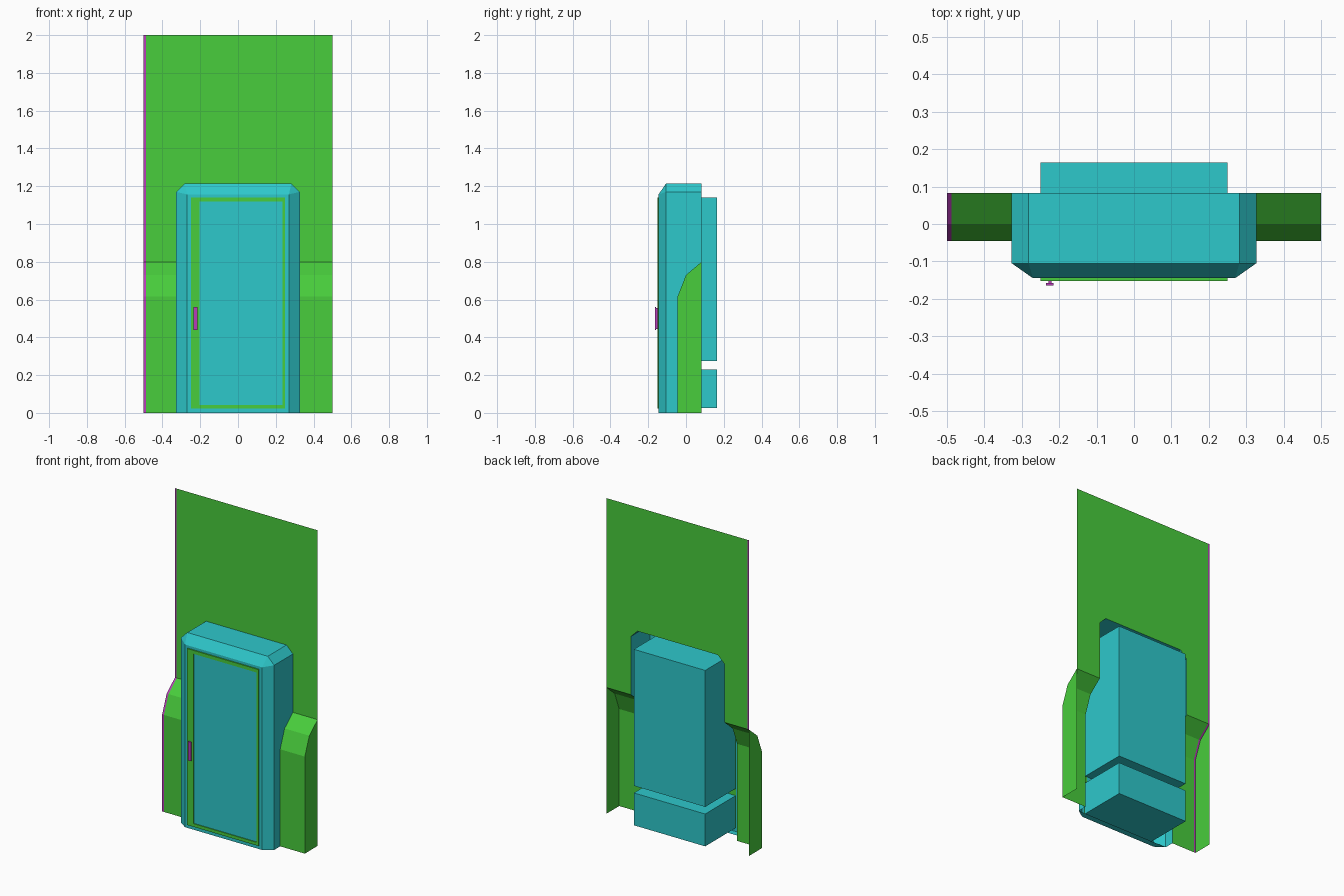
import bpy, bmesh

if "Cube" in bpy.data.objects:
    bpy.data.objects.remove(bpy.data.objects["Cube"], do_unlink=True)


def material(name, rgb):
    m = bpy.data.materials.new(name)
    m.use_nodes = True
    m.diffuse_color = (*rgb, 1)
    m.node_tree.nodes["Principled BSDF"].inputs["Base Color"].default_value = (*rgb, 1)
    return m


CYAN = material("cyan", (0.027, 0.58, 0.60))
GREEN = material("green", (0.065, 0.61, 0.045))
MAGENTA = material("magenta", (0.48, 0.045, 0.48))


def build(name, polys, mats, front=None):
    """Make an object from polygons given as (points, material index).
    front is the index of a polygon that must face -y."""
    bm = bmesh.new()
    for pts, mat in polys:
        f = bm.faces.new([bm.verts.new(p) for p in pts])
        f.material_index = mat
    bmesh.ops.remove_doubles(bm, verts=bm.verts, dist=0.0005)
    bmesh.ops.recalc_face_normals(bm, faces=bm.faces)
    bm.faces.ensure_lookup_table()
    if front is not None and bm.faces[front].normal.y > 0:
        bmesh.ops.reverse_faces(bm, faces=bm.faces)
    me = bpy.data.meshes.new(name)
    bm.to_mesh(me)
    bm.free()
    for m in mats:
        me.materials.append(m)
    ob = bpy.data.objects.new(name, me)
    bpy.context.collection.objects.link(ob)
    return ob


def box(name, lo, hi, mat):
    bm = bmesh.new()
    bmesh.ops.create_cube(bm, size=1)
    for v in bm.verts:
        v.co = [lo[i] + (v.co[i] + 0.5) * (hi[i] - lo[i]) for i in range(3)]
    me = bpy.data.meshes.new(name)
    bm.to_mesh(me)
    bm.free()
    me.materials.append(mat)
    ob = bpy.data.objects.new(name, me)
    bpy.context.collection.objects.link(ob)
    return ob


# Shared dimensions
W, W_TOP, W_FRONT = 0.327, 0.282, 0.27
Z_SIDE, Z_TOP, Z_FRONT = 1.17, 1.215, 1.157
Y_BACK, Y_EDGE, Y_FRONT = 0.083, -0.105, -0.145
PROFILE = [(-0.045, 0), (-0.045, 0.615), (0, 0.73), (Y_BACK, 0.8)]

# Wall panel: bulged lower part, flat upper part, doorway opening
rows = PROFILE + [(Y_BACK, Z_SIDE), (Y_BACK, 2)]
wall = []
for x0, x1, mat in [(-0.5, -0.488, 1), (-0.488, -W, 0), (W, 0.5, 0)]:
    for (ya, za), (yb, zb) in zip(rows, rows[1:]):
        wall.append(([(x0, ya, za), (x1, ya, za), (x1, yb, zb), (x0, yb, zb)], mat))
wall.append(([(x, Y_BACK, z) for x, z in
              [(-W, Z_SIDE), (-W_TOP, Z_TOP), (W_TOP, Z_TOP), (W, Z_SIDE), (W, 2), (-W, 2)]], 0))
for x in (-0.5, 0.5):
    wall.append(([(x, y, z) for y, z in PROFILE + [(Y_BACK, 0)]], 0))
build("wall_panel", wall, [GREEN, MAGENTA], front=0)

# Door surround: hollow shell with chamfered front, cut to the wall profile
frame = [([(-W_FRONT, Y_FRONT, 0), (W_FRONT, Y_FRONT, 0),
           (W_FRONT, Y_FRONT, Z_FRONT), (-W_FRONT, Y_FRONT, Z_FRONT)], 0)]
for s in (-1, 1):
    front_low, front_top = (s * W_FRONT, Y_FRONT, 0), (s * W_FRONT, Y_FRONT, Z_FRONT)
    side_low, side_top = (s * W, Y_EDGE, 0), (s * W, Y_EDGE, Z_SIDE)
    corner = (s * W_TOP, Y_EDGE, Z_TOP)
    frame += [
        ([front_low, side_low, side_top, front_top], 0),
        ([front_top, side_top, corner], 0),
        ([side_top, corner, (s * W_TOP, Y_BACK, Z_TOP), (s * W, Y_BACK, Z_SIDE)], 0),
        ([side_low, side_top, (s * W, Y_BACK, Z_SIDE)]
         + [(s * W, y, z) for y, z in reversed(PROFILE)], 0),
    ]
frame += [
    ([(-W_FRONT, Y_FRONT, Z_FRONT), (W_FRONT, Y_FRONT, Z_FRONT),
      (W_TOP, Y_EDGE, Z_TOP), (-W_TOP, Y_EDGE, Z_TOP)], 0),
    ([(-W_TOP, Y_EDGE, Z_TOP), (W_TOP, Y_EDGE, Z_TOP),
      (W_TOP, Y_BACK, Z_TOP), (-W_TOP, Y_BACK, Z_TOP)], 0),
    ([(-W_FRONT, Y_FRONT, 0), (W_FRONT, Y_FRONT, 0), (W, Y_EDGE, 0), (-W, Y_EDGE, 0)], 0),
]
build("door_surround", frame, [CYAN], front=0)

# Cabinet bodies behind the door
box("upper_cabinet", (-0.25, -0.14, 0.275), (0.25, 0.165, 1.14), CYAN)
box("lower_cabinet", (-0.25, -0.14, 0.025), (0.25, 0.165, 0.23), CYAN)

# Door: green rim around a recessed pane
rim_y = (-0.152, -0.144)
L, R, B, T = -0.205, 0.235, 0.042, 1.118
for name, x0, x1, z0, z1 in [("left", R, 0.25, 0.022, 1.14), ("right", -0.25, L, 0.022, 1.14),
                             ("bottom", L, R, 0.022, B), ("top", L, R, T, 1.14)]:
    box("door_rim_" + name, (x0, rim_y[0], z0), (x1, rim_y[1], z1), GREEN)
box("door_pane", (L, -0.1465, B), (R, -0.144, T), CYAN)

# Handle: narrow stem with a wider grip
box("handle_stem", (-0.229, -0.158, 0.445), (-0.221, -0.15, 0.555), MAGENTA)
box("handle_grip", (-0.235, -0.165, 0.44), (-0.215, -0.158, 0.56), MAGENTA)
